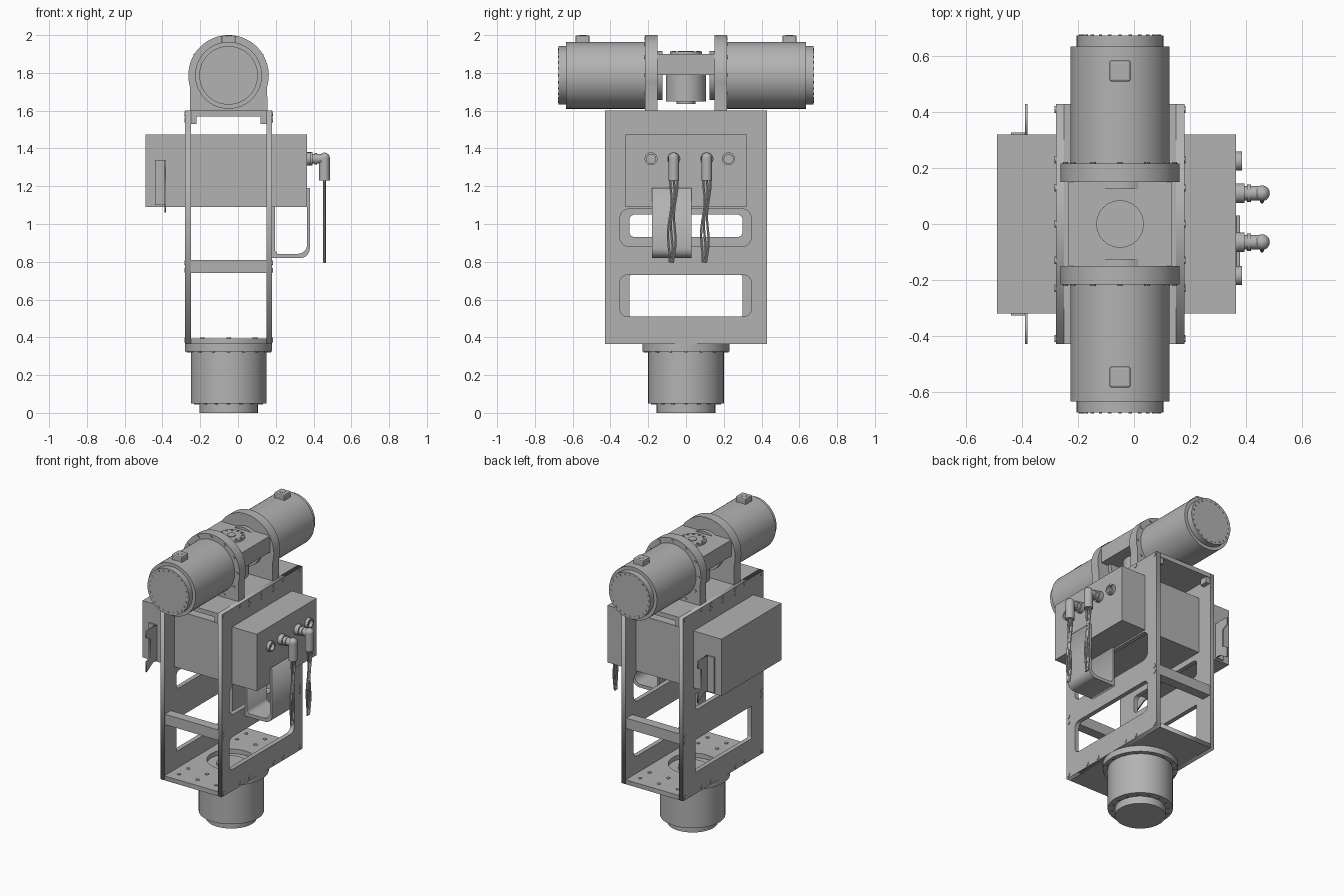
import bpy, bmesh, math
from mathutils import Matrix, Vector

if "Cube" in bpy.data.objects:
    bpy.data.objects.remove(bpy.data.objects["Cube"])

grey = bpy.data.materials.new("machined_grey")
grey.use_nodes = True
COLOUR = (0.45, 0.45, 0.45, 1)
grey.diffuse_color = COLOUR
grey.node_tree.nodes["Principled BSDF"].inputs["Base Color"].default_value = COLOUR

CX = -0.05   # centre line of frame and motors
HZ = 1.787   # height of the head axis
TURN = {"z": Matrix.Identity(3),
        "x": Matrix(((0, 0, 1), (1, 0, 0), (0, 1, 0))),
        "y": Matrix(((1, 0, 0), (0, 0, -1), (0, 1, 0)))}


def add_object(name, mesh, smooth=False):
    obj = bpy.data.objects.new(name, mesh)
    bpy.context.scene.collection.objects.link(obj)
    mesh.materials.clear()
    mesh.materials.append(grey)
    if smooth:
        bpy.ops.object.select_all(action="DESELECT")
        obj.select_set(True)
        bpy.context.view_layer.objects.active = obj
        bpy.ops.object.shade_smooth_by_angle(angle=math.radians(35))
    return obj


def box(name, x, y, z, bevel=0):
    bm = bmesh.new()
    bmesh.ops.create_cube(bm, size=1)
    for v in bm.verts:
        v.co = [r[0] + (c + 0.5) * (r[1] - r[0]) for c, r in zip(v.co, (x, y, z))]
    if bevel:
        bmesh.ops.bevel(bm, geom=bm.edges[:], offset=bevel, segments=2,
                        affect="EDGES", profile=0.5)
    mesh = bpy.data.meshes.new(name)
    bm.to_mesh(mesh)
    bm.free()
    return add_object(name, mesh)


def rods(name, centres, axis, radius, length, sides=48):
    """Cylinders of one size along an axis, joined in one object."""
    bm = bmesh.new()
    for c in centres:
        bmesh.ops.create_cone(bm, cap_ends=True, segments=sides, radius1=radius,
                              radius2=radius, depth=length,
                              matrix=Matrix.Translation(c) @ TURN[axis].to_4x4())
    mesh = bpy.data.meshes.new(name)
    bm.to_mesh(mesh)
    bm.free()
    return add_object(name, mesh, sides > 12)


def bake_curve(name, curve, matrix, smooth=False):
    tmp = bpy.data.objects.new(name, curve)
    bpy.context.scene.collection.objects.link(tmp)
    bpy.context.view_layer.update()
    mesh = bpy.data.meshes.new_from_object(tmp.evaluated_get(bpy.context.evaluated_depsgraph_get()))
    bpy.data.objects.remove(tmp)
    mesh.transform(matrix)
    return add_object(name, mesh, smooth)


def plate(name, loops, axis, offset, thick, smooth=False):
    """Flat plate from an outline and hole loops, normal to an axis."""
    curve = bpy.data.curves.new(name, "CURVE")
    curve.dimensions, curve.fill_mode, curve.extrude = "2D", "BOTH", thick / 2
    for loop in loops:
        s = curve.splines.new("POLY")
        s.points.add(len(loop) - 1)
        for p, (u, v) in zip(s.points, loop):
            p.co = (u, v, 0, 1)
        s.use_cyclic_u = True
    return bake_curve(name, curve, Matrix.Translation(offset) @ TURN[axis].to_4x4(), smooth)


def tube(name, points, radius):
    curve = bpy.data.curves.new(name, "CURVE")
    curve.dimensions, curve.bevel_depth, curve.bevel_resolution = "3D", radius, 1
    curve.use_fill_caps = True
    s = curve.splines.new("POLY")
    s.points.add(len(points) - 1)
    for p, co in zip(s.points, points):
        p.co = (*co, 1)
    return bake_curve(name, curve, Matrix.Identity(4), True)


def arc(u, v, r, a0, a1, n=8):
    angles = [math.radians(a0 + (a1 - a0) * i / n) for i in range(n + 1)]
    return [(u + r * math.cos(a), v + r * math.sin(a)) for a in angles]


def round_rect(u0, u1, v0, v1, r):
    return (arc(u1 - r, v1 - r, r, 0, 90) + arc(u0 + r, v1 - r, r, 90, 180)
            + arc(u0 + r, v0 + r, r, 180, 270) + arc(u1 - r, v0 + r, r, 270, 360))


def circle(u, v, r, n=48):
    return arc(u, v, r, 0, 360, n)[:-1]


# Side plates with rounded windows
outline = [(-0.43, 0.365), (0.43, 0.365), (0.43, 1.6), (-0.43, 1.6)]
plate("left_side_plate", [outline, round_rect(-0.35, 0.345, 0.51, 0.73, 0.04),
      round_rect(-0.35, 0.345, 0.88, 1.08, 0.05)], "x", (0.165, 0, 0), 0.03)
plate("right_side_plate", [outline, round_rect(-0.3, 0.3, 0.51, 0.73, 0.01),
      round_rect(-0.3, 0.3, 0.93, 1.05, 0.03)], "x", (-0.265, 0, 0), 0.03)

# Bolts along the side plate edges
edge_bolts = [(y, z) for z in (0.385, 1.583) for y in (-0.41, -0.23, -0.13, 0.13, 0.23, 0.41)]
edge_bolts += [(y, 1.55) for y in (-0.13, 0, 0.13)] + [(0, 1.583)]
edge_bolts += [(y, z) for y in (-0.41, 0.41) for z in (0.755, 0.795)]
for side, x in (("left", 0.181), ("right", -0.281)):
    rods(side + "_edge_bolts", [(x, y, z) for y, z in edge_bolts], "x", 0.013, 0.006, 12)

# Top and bottom plates, cross bars and corner blocks
box("top_plate", (-0.25, 0.15), (-0.43, 0.43), (1.57, 1.6))
plate("bottom_plate", [[(-0.25, -0.43), (0.15, -0.43), (0.15, 0.43), (-0.25, 0.43)],
      circle(CX, 0, 0.15)], "z", (0, 0, 0.38), 0.03)
rods("bottom_plate_bolts", [(CX + i * 0.14, j * y, 0.396) for i in (-1, 0, 1) for j in (-1, 1)
     for y in (0.26, 0.36)], "z", 0.012, 0.006, 12)
for s, end in ((-1, "front"), (1, "back")):
    box(end + "_cross_bar", (-0.25, 0.15), sorted((s * 0.36, s * 0.425)), (0.74, 0.81))
    for x in (-0.25, 0.12):
        box(end + "_corner_block", (x, x + 0.03), sorted((s * 0.37, s * 0.425)), (1.53, 1.57))

# Base motor
rods("base_flange", [(CX, 0, 0.345)], "z", 0.23, 0.04, 64)
rods("base_motor", [(CX, 0, 0.19)], "z", 0.2, 0.28, 64)
rods("base_motor_cap", [(CX, 0, 0.025)], "z", 0.155, 0.05, 64)
rods("base_flange_bolts", [(u, v, 0.324) for u, v in circle(CX, 0, 0.215, 16)], "z", 0.009, 0.008, 10)
rods("base_cap_bolts", [(u, v, 0.049) for u, v in circle(CX, 0, 0.175, 16)], "z", 0.009, 0.008, 10)
rods("base_inner_hub", [(CX, 0, 0.37)], "z", 0.09, 0.02)

# Control box with mounting ears
box("control_box", (-0.49, 0.365), (-0.32, 0.32), (1.09, 1.475))
for s, end in ((-1, "front"), (1, "back")):
    ear = [(s * y, z) for y, z in ((0.32, 1.1), (0.36, 1.1), (0.43, 1.06), (0.43, 1.13), (0.39, 1.15),
           (0.39, 1.27), (0.43, 1.29), (0.43, 1.34), (0.32, 1.34))]
    plate(end + "_box_ear", [ear], "x", (-0.386, 0, 0), 0.008)
    box(end + "_ear_foot", (-0.44, -0.382), sorted((s * 0.32, s * 0.328)), (1.1, 1.34))

# Cable tray under the box
tray = (arc(0.33, 0.87, 0.05, -90, 0) + [(0.38, 1.19), (0.366, 1.19)]
        + arc(0.316, 0.892, 0.05, 0, -90) + [(0.21, 0.842), (0.195, 0.86), (0.195, 1.09),
                                             (0.18, 1.09), (0.18, 0.82)])
plate("cable_tray", [tray], "y", (0, -0.075, 0), 0.21)

# Elbow connectors with loose cables, and blank sockets
for y in (-0.065, 0.11):
    rods("connector_nut", [(0.38, y, 1.345)], "x", 0.035, 0.03, 24)
    rods("connector_neck", [(0.415, y, 1.345)], "x", 0.026, 0.06, 24)
    rods("connector_collar", [(0.412, y, 1.345)], "x", 0.031, 0.015, 24)
    rods("connector_elbow", [(0.458, y, 1.29)], "z", 0.028, 0.12, 24)
    bm = bmesh.new()
    bmesh.ops.create_uvsphere(bm, u_segments=24, v_segments=12, radius=0.028,
                              matrix=Matrix.Translation((0.458, y, 1.35)))
    dome = bpy.data.meshes.new("connector_dome")
    bm.to_mesh(dome)
    bm.free()
    add_object("connector_dome", dome, True)
    for k in (-1, 0, 1):
        tube("cable_strand", [(0.458, y + k * 0.014 - 0.015 * t / 10 + 0.007 * math.sin(t * 0.9 + k),
                               1.235 - 0.044 * t) for t in range(11)], 0.007)
for y in (-0.185, 0.225):
    plate("blank_socket", [circle(y, 1.345, 0.034, 32), circle(y, 1.345, 0.024, 32)],
          "x", (0.376, 0, 0), 0.022, True)

# Head: two arched yokes, each carrying a motor
arch = arc(CX, HZ, 0.213, -16, 196, 40) + [(CX - 0.205, 1.6), (CX + 0.205, 1.6)]
for s, end in ((-1, "front"), (1, "back")):
    plate(end + "_yoke", [arch], "y", (0, s * 0.183, 0), 0.066, True)
    rods(end + "_head_motor", [(CX, s * 0.425, HZ)], "y", 0.177, 0.42, 64)
    rods(end + "_head_motor_cap", [(CX, s * 0.655, HZ)], "y", 0.155, 0.04, 64)
    rods(end + "_yoke_boss", [(CX, s * 0.1375, HZ)], "y", 0.13, 0.026)
    rods(end + "_yoke_bolts", [(u, s * 0.217, v) for u, v in circle(CX, HZ, 0.195, 12)],
         "y", 0.01, 0.008, 10)
    rods(end + "_cap_bolts", [(u, s * 0.676, v) for u, v in circle(CX, HZ, 0.14, 24)],
         "y", 0.006, 0.004, 8)
    box(end + "_cable_port", (CX - 0.038, CX + 0.038), sorted((s * 0.51, s * 0.586)),
        (1.95, 1.998), 0.008)
    rods(end + "_port_plug", [(CX, s * 0.548, 1.997)], "z", 0.018, 0.006, 20)

# Head cross block with its vertical motor
box("head_block", (-0.235, 0.135), (-0.15, 0.15), (1.79, 1.9))
rods("head_block_disc", [(CX, 0, 1.905)], "z", 0.085, 0.016)
rods("head_block_hub", [(CX, 0, 1.912)], "z", 0.028, 0.01, 32)
rods("head_disc_bolts", [(u, v, 1.914) for u, v in circle(CX, 0, 0.07, 12)], "z", 0.008, 0.006, 10)
rods("vertical_motor", [(CX, 0, 1.72)], "z", 0.107, 0.144)
rods("vertical_motor_tip", [(CX, 0, 1.643)], "z", 0.05, 0.016, 32)
